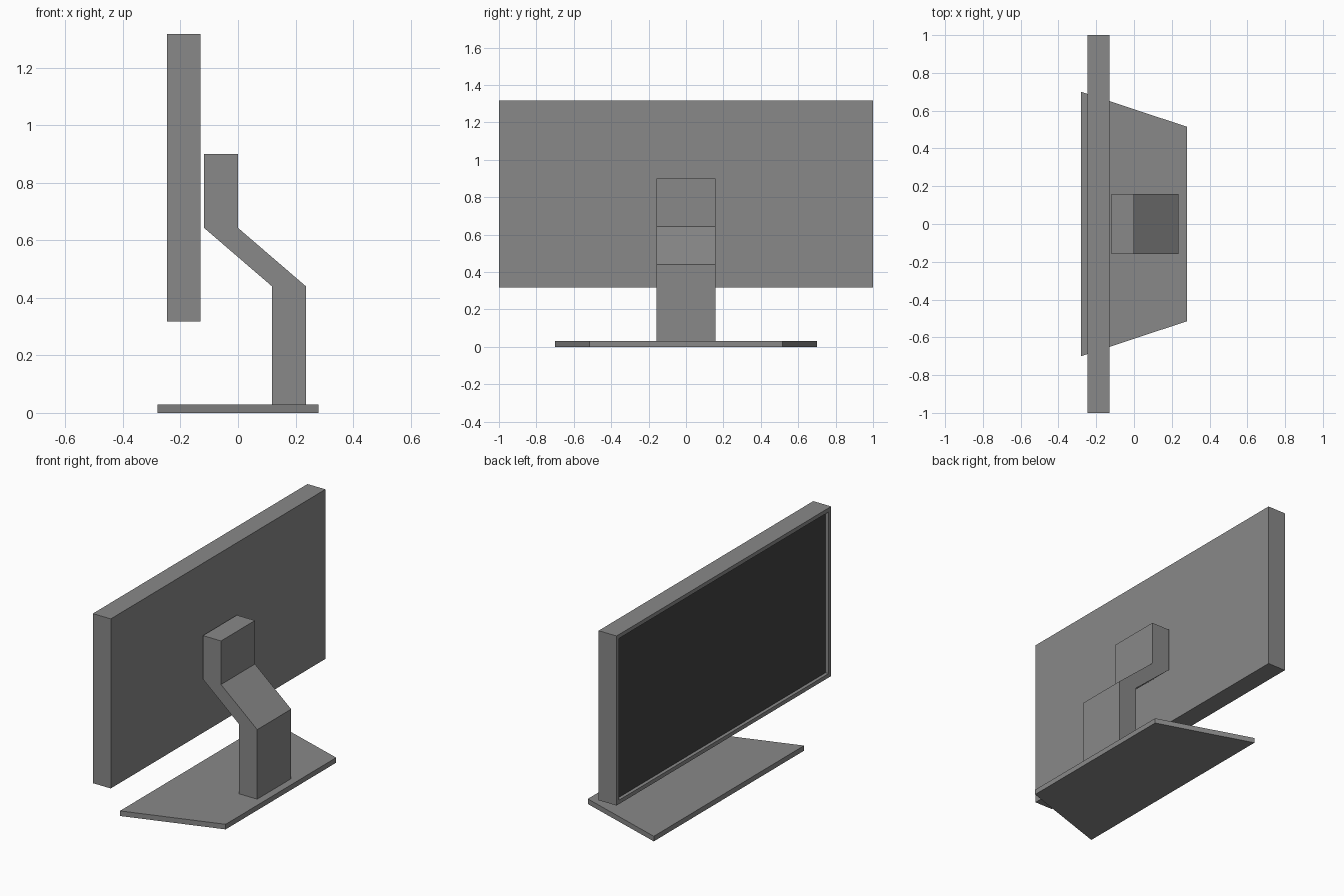
import bpy
import bmesh
from mathutils import Vector

cube = bpy.data.objects.get("Cube")
if cube:
    bpy.data.objects.remove(cube, do_unlink=True)


def make_material(name, value):
    mat = bpy.data.materials.new(name)
    mat.use_nodes = True
    colour = (value, value, value, 1.0)
    mat.diffuse_color = colour
    mat.node_tree.nodes["Principled BSDF"].inputs["Base Color"].default_value = colour
    return mat


casing_grey = make_material("casing grey", 0.25)
screen_black = make_material("screen black", 0.055)


def make_prism(name, outline, offset):
    """Extrude a flat outline along an offset into a closed solid."""
    bm = bmesh.new()
    face = bm.faces.new([bm.verts.new(p) for p in outline])
    extruded = bmesh.ops.extrude_face_region(bm, geom=[face], use_keep_orig=True)
    moved = [g for g in extruded["geom"] if isinstance(g, bmesh.types.BMVert)]
    bmesh.ops.translate(bm, verts=moved, vec=Vector(offset))
    bmesh.ops.recalc_face_normals(bm, faces=bm.faces)
    mesh = bpy.data.meshes.new(name)
    bm.to_mesh(mesh)
    bm.free()
    mesh.materials.append(casing_grey)
    obj = bpy.data.objects.new(name, mesh)
    bpy.context.collection.objects.link(obj)
    return obj


# Base: tapered plate, wider on the screen side
BASE_TOP = 0.03
make_prism("base_plate",
           [(-0.28, -0.7, 0), (0.28, -0.515, 0), (0.28, 0.515, 0), (-0.28, 0.7, 0)],
           (0, 0, BASE_TOP))

# Stand: cranked arm extruded across the width
ARM_HALF = 0.158
arm_profile = [(0.118, BASE_TOP), (0.236, BASE_TOP), (0.236, 0.44), (0, 0.643),
               (0, 0.9), (-0.118, 0.9), (-0.118, 0.643), (0.118, 0.44)]
make_prism("stand_arm", [(x, -ARM_HALF, z) for x, z in arm_profile],
           (0, 2 * ARM_HALF, 0))

# Monitor housing, with the display recessed inside a thin bezel
FRONT, BACK, LOW, HIGH = -0.247, -0.13, 0.317, 1.317
housing = make_prism("monitor_housing",
                     [(FRONT, -1, LOW), (FRONT, 1, LOW), (FRONT, 1, HIGH), (FRONT, -1, HIGH)],
                     (BACK - FRONT, 0, 0))
housing.data.materials.append(screen_black)
bm = bmesh.new()
bm.from_mesh(housing.data)
screen = min(bm.faces, key=lambda f: f.calc_center_median().x)
bmesh.ops.inset_region(bm, faces=[screen], thickness=0.033)
bmesh.ops.inset_region(bm, faces=[screen], thickness=0.0, depth=-0.02)
screen.material_index = 1
bm.to_mesh(housing.data)
bm.free()
